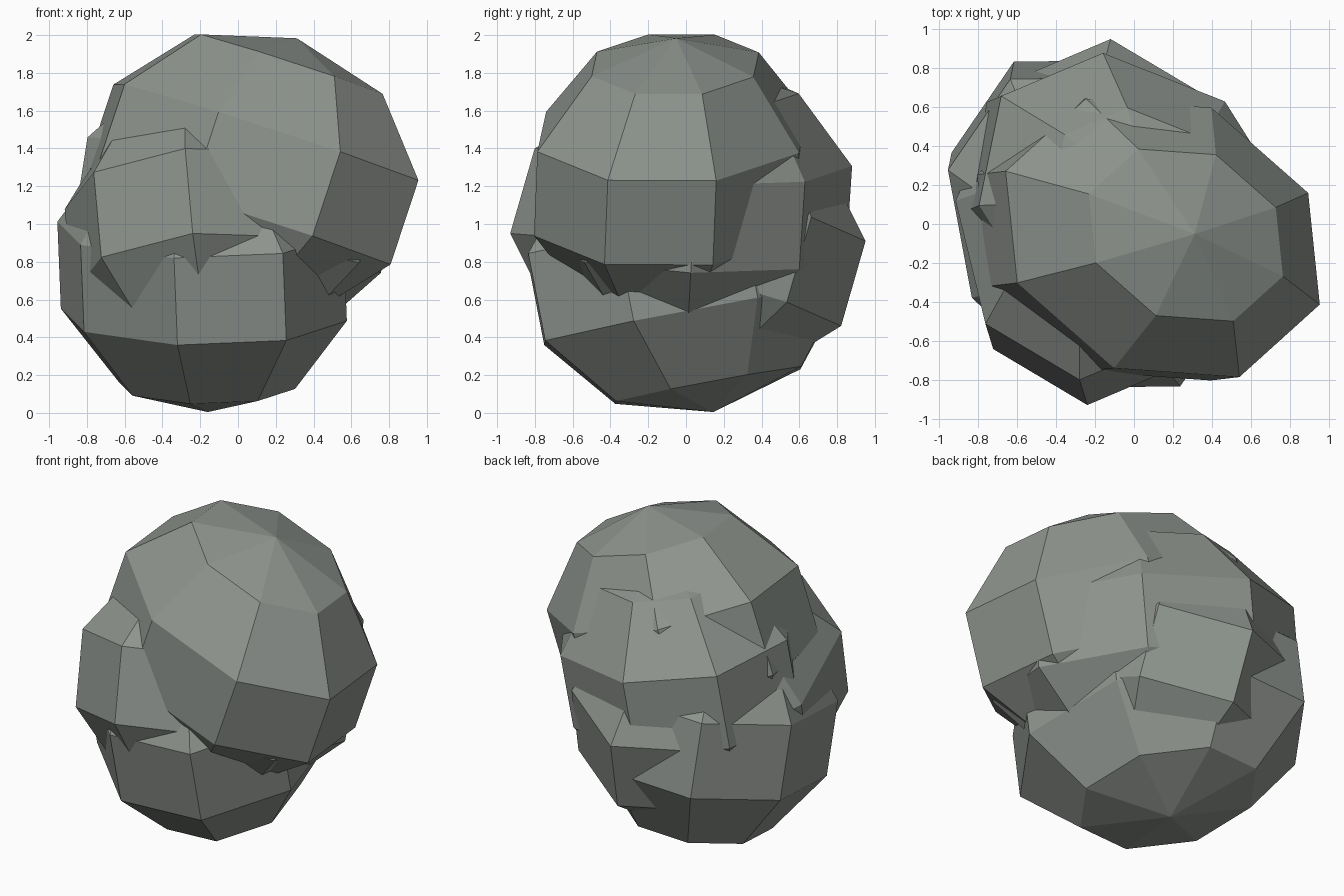
import bpy, bmesh
from mathutils import Matrix, Vector

if "Cube" in bpy.data.objects:
    bpy.data.objects.remove(bpy.data.objects["Cube"])

# One stone colour
stone = bpy.data.materials.new("grey_green_stone")
stone.diffuse_color = (0.27, 0.295, 0.27, 1.0)
stone.use_nodes = True
stone.node_tree.nodes["Principled BSDF"].inputs["Base Color"].default_value = stone.diffuse_color

LONG, SHORT = 0.96, 0.76  # lump radii


def lump(name, centre, long_dir, up_dir):
    """Low-poly ellipsoid: long axis along long_dir, poles along up_dir."""
    z = Vector(up_dir).normalized()
    x = Vector(long_dir)
    x = (x - z * x.dot(z)).normalized()
    y = z.cross(x)
    rot = Matrix((x, y, z)).transposed().to_4x4()
    size = Matrix.Diagonal((LONG, SHORT, SHORT, 1.0))
    bm = bmesh.new()
    bmesh.ops.create_uvsphere(bm, u_segments=8, v_segments=5, radius=1.0,
                              matrix=Matrix.Translation(centre) @ rot @ size)
    mesh = bpy.data.meshes.new(name)
    bm.to_mesh(mesh)
    bm.free()
    mesh.materials.append(stone)
    mesh.shade_flat()
    obj = bpy.data.objects.new(name, mesh)
    bpy.context.collection.objects.link(obj)
    return obj


# Four overlapping lumps form the boulder
lump("top_lump", (0.074, -0.08, 1.262), (0.854, -0.361, -0.259), (0.236, 0.028, 0.715))
lump("base_lump", (-0.19, 0.0, 0.75), (0.461, -0.833, -0.149), (-0.03, -0.146, 0.75))
lump("front_lump", (-0.18, 0.01, 0.93), (-0.084, -0.92, 0.259), (-0.065, 0.21, 0.73))
lump("back_lump", (-0.02, 0.06, 1.10), (-0.735, 0.612, 0.074), (0.12, 0.05, 0.76))
